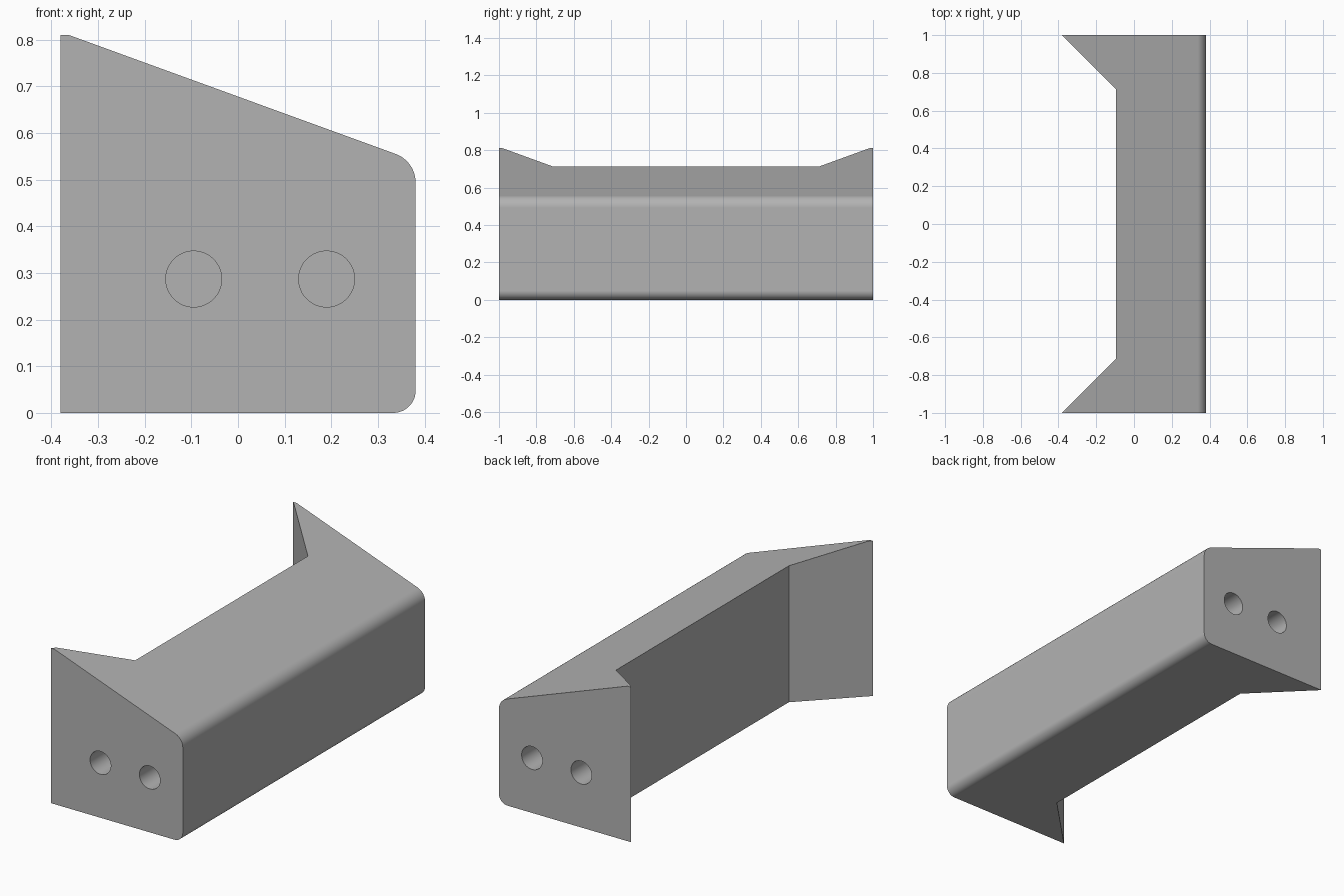
import bpy, bmesh
from math import radians, sin, cos, tan, pi
from mathutils import Vector

cube = bpy.data.objects.get("Cube")
if cube:
    bpy.data.objects.remove(cube, do_unlink=True)

grey = bpy.data.materials.new("plain grey")
grey.use_nodes = True
colour = (0.45, 0.45, 0.45, 1)
grey.diffuse_color = colour
grey.node_tree.nodes["Principled BSDF"].inputs["Base Color"].default_value = colour


def fillet(before, corner, after, radius, steps=12):
    """Points of a round that replaces a profile corner."""
    b, c, a = Vector(before), Vector(corner), Vector(after)
    u, v = (b - c).normalized(), (a - c).normalized()
    half = u.angle(v) / 2
    centre = c + (u + v).normalized() * radius / sin(half)
    start = c + u * radius / tan(half) - centre
    side = -u
    sweep = pi - 2 * half
    return [centre + start * cos(sweep * i / steps) + side * radius * sin(sweep * i / steps)
            for i in range(steps + 1)]


def prism(name, outline, start, offset):
    """Sweep a closed outline, placed by start(p, q), along an offset."""
    bm = bmesh.new()
    face = bm.faces.new([bm.verts.new(start(p, q)) for p, q in outline])
    moved = bmesh.ops.extrude_face_region(bm, geom=[face])["geom"]
    bmesh.ops.translate(bm, vec=offset,
                        verts=[g for g in moved if isinstance(g, bmesh.types.BMVert)])
    bmesh.ops.recalc_face_normals(bm, faces=bm.faces)
    mesh = bpy.data.meshes.new(name)
    bm.to_mesh(mesh)
    bm.free()
    mesh.materials.append(grey)
    obj = bpy.data.objects.new(name, mesh)
    bpy.context.collection.objects.link(obj)
    return obj


def cut(target, cutter):
    """Subtract the cutter for good, then drop it."""
    bpy.context.view_layer.objects.active = target
    mod = target.modifiers.new("cut", 'BOOLEAN')
    mod.operation, mod.solver, mod.object = 'DIFFERENCE', 'EXACT', cutter
    bpy.ops.object.modifier_apply(modifier=mod.name)
    bpy.data.objects.remove(cutter, do_unlink=True)


# Block: sloped top with rounded outer edges
left, right, height = -0.381, 0.381, 0.81
slope_start = (-0.362, height)
low = (right, 0)
high = (right, height - (right - slope_start[0]) * tan(radians(20)))
outline = [(left, 0)] + fillet((left, 0), low, high, 0.048)
outline += fillet(low, high, slope_start, 0.066) + [slope_start, (left, height)]
block = prism("bracket_block", outline, lambda x, z: (x, -1, z), (0, 2, 0))

# Recess with splayed ends along the inner side
inner, half_length, reach = -0.095, 0.713, 0.4
recess = [(inner, -half_length), (inner, half_length),
          (inner - reach, half_length + reach), (inner - reach, -half_length - reach)]
cut(block, prism("recess_cutter", recess, lambda x, y: (x, y, -0.1), (0, 0, 1.1)))

# Two blind bolt holes in each end
depth, sides = 0.19, 48
for end in (-1, 1):
    for x0 in (inner, 0.19):
        ring = [(x0 + 0.06 * cos(2 * pi * i / sides), 0.287 + 0.06 * sin(2 * pi * i / sides))
                for i in range(sides)]
        cut(block, prism("hole_cutter", ring, lambda x, z: (x, end * 1.1, z),
                         (0, -end * (0.1 + depth), 0)))

# Smooth rounds, crisp edges
bpy.ops.object.select_all(action='DESELECT')
block.select_set(True)
bpy.context.view_layer.objects.active = block
bpy.ops.object.shade_smooth_by_angle(angle=radians(18))
weighted = block.modifiers.new("flat faces", 'WEIGHTED_NORMAL')
weighted.keep_sharp = True
